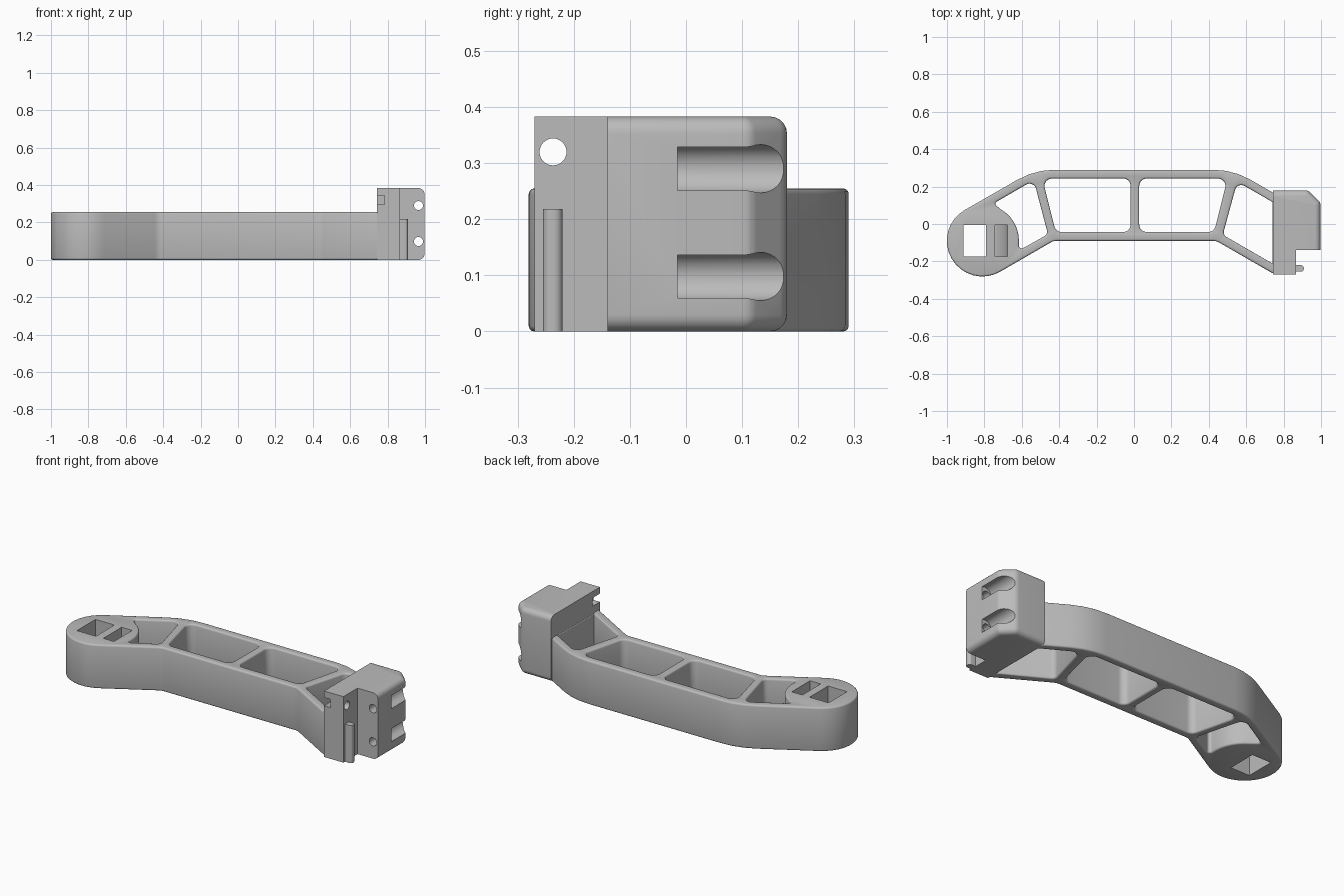
import bpy, bmesh, math
from mathutils import Vector

cube = bpy.data.objects.get("Cube")
if cube:
    bpy.data.objects.remove(cube, do_unlink=True)

grey = bpy.data.materials.new("plain grey")
grey.use_nodes = True
COLOUR = (0.5, 0.5, 0.5, 1)
grey.diffuse_color = COLOUR
for node in grey.node_tree.nodes:
    if node.type == 'BSDF_PRINCIPLED':
        node.inputs["Base Color"].default_value = COLOUR


def rounded(corners):
    """Counter-clockwise outline from (x, y, fillet radius) corners."""
    out, n = [], len(corners)
    for i, (x, y, r) in enumerate(corners):
        p = Vector((x, y))
        if r == 0:
            out.append(p)
            continue
        a = (Vector(corners[i - 1][:2]) - p).normalized()
        b = (Vector(corners[(i + 1) % n][:2]) - p).normalized()
        half = a.angle(b) / 2
        centre = p + (a + b).normalized() * (r / math.sin(half))
        start = p + a * (r / math.tan(half)) - centre
        end = p + b * (r / math.tan(half)) - centre
        sweep = math.pi - 2 * half
        steps = max(3, math.ceil(sweep / math.radians(12)))
        for k in range(steps + 1):
            t = k / steps
            v = start * math.sin((1 - t) * sweep) + end * math.sin(t * sweep)
            out.append(centre + v / math.sin(sweep))
    area = sum(p.x * q.y - q.x * p.y for p, q in zip(out, out[1:] + out[:1]))
    return out if area > 0 else out[::-1]


def inset(loop, d):
    """Move a counter-clockwise outline inwards by d."""
    out = []
    for i, p in enumerate(loop):
        e1 = (p - loop[i - 1]).normalized()
        e2 = (loop[(i + 1) % len(loop)] - p).normalized()
        n1, n2 = Vector((-e1.y, e1.x)), Vector((-e2.y, e2.x))
        out.append(p + (n1 + n2) * (d / (1 + n1.dot(n2))))
    return out


def finish(bm, name):
    bmesh.ops.recalc_face_normals(bm, faces=bm.faces[:])
    mesh = bpy.data.meshes.new(name)
    bm.to_mesh(mesh)
    bm.free()
    mesh.materials.append(grey)
    obj = bpy.data.objects.new(name, mesh)
    bpy.context.collection.objects.link(obj)
    return obj


def prism_bm(pts, lo, hi, axis='Z'):
    place = {'X': lambda a, b, h: (h, a, b),
             'Y': lambda a, b, h: (a, h, b),
             'Z': lambda a, b, h: (a, b, h)}[axis]
    bm = bmesh.new()
    low = [bm.verts.new(place(p[0], p[1], lo)) for p in pts]
    top = [bm.verts.new(place(p[0], p[1], hi)) for p in pts]
    bm.faces.new(low[::-1])
    bm.faces.new(top)
    for i in range(len(pts)):
        bm.faces.new((low[i - 1], low[i], top[i], top[i - 1]))
    bmesh.ops.recalc_face_normals(bm, faces=bm.faces[:])
    return bm


def prism(name, pts, lo, hi, axis='Z'):
    return finish(prism_bm(pts, lo, hi, axis), name)


def rect(x0, x1, y0, y1):
    return [(x0, y0), (x1, y0), (x1, y1), (x0, y1)]


def circle(x, y, r, n=32):
    return [(x + r * math.cos(math.tau * k / n), y + r * math.sin(math.tau * k / n))
            for k in range(n)]


def activate(obj):
    bpy.ops.object.select_all(action='DESELECT')
    obj.select_set(True)
    bpy.context.view_layer.objects.active = obj


def cut(obj, cutter):
    cutter.hide_render = True
    mod = obj.modifiers.new("cut", 'BOOLEAN')
    mod.operation, mod.solver, mod.object = 'DIFFERENCE', 'EXACT', cutter
    activate(obj)
    bpy.ops.object.modifier_apply(modifier=mod.name)
    bpy.data.objects.remove(cutter, do_unlink=True)


def smooth(obj):
    activate(obj)
    bpy.ops.object.shade_smooth_by_angle(angle=math.radians(35))


# Truss beam: outline with a round left end and five struts' worth of windows
H, EDGE = 0.255, 0.01
BX, BY, BR = -0.81, -0.09, 0.195
outline = rounded([(-1.07, -0.02, 0.189), (-0.88, -0.35, 0.189), (-0.43, -0.09, 0.06),
                   (0.44, -0.09, 0.06), (0.74, -0.263, 0), (0.78, -0.263, 0),
                   (0.78, 0.146, 0), (0.53, 0.29, 0.4), (-0.53, 0.29, 0.4)])
big = [(-0.49, 0.243, 0.04), (-0.418, -0.043, 0.04),
       (-0.018, -0.043, 0.04), (-0.018, 0.243, 0.04)]
boss_arc = [(BX + BR * math.cos(math.radians(a)), BY + BR * math.sin(math.radians(a)), 0)
            for a in range(0, 61, 10)]
windows = [
    rounded(big),
    rounded([(0.01 - x, y, r) for x, y, r in big]),
    rounded([(-0.75, 0.11, 0.012), (-0.536, 0.234, 0.035), (-0.46, -0.055, 0.03),
             (-0.615, -0.141, 0.015)] + boss_arc),
    rounded([(0.552, 0.226, 0.035), (0.74, 0.118, 0), (0.74, -0.211, 0),
             (0.475, -0.058, 0.03)]),
]

quarter = [math.radians(a) for a in (0, 30, 60, 90)]
levels = [(EDGE * (1 - math.sin(t)), EDGE * (1 - math.cos(t))) for t in quarter[::-1]]
levels = [(z, d) for d, z in [(d, z) for z, d in levels]]
levels = sorted((EDGE * (1 - math.sin(t)), EDGE * (1 - math.cos(t))) for t in quarter)
levels += [(H - z, d) for z, d in reversed(levels)]

bm = bmesh.new()
caps = ([], [])
for loop, side in [(outline, 1)] + [(w, -1) for w in windows]:
    rings = [[bm.verts.new((p.x, p.y, z)) for p in inset(loop, d * side)]
             for z, d in levels]
    for a, b in zip(rings, rings[1:]):
        for i in range(len(a)):
            bm.faces.new((a[i - 1], a[i], b[i], b[i - 1]))
    for cap, ring in zip(caps, (rings[0], rings[-1])):
        cap += [bm.edges.get((ring[i - 1], ring[i])) for i in range(len(ring))]
for cap in caps:
    bmesh.ops.triangle_fill(bm, use_beauty=True, edges=cap)
beam = finish(bm, "truss_beam")

# Strap slot: straight opening plus a curved channel passing under a bridge
cut(beam, prism("slot_cutter", rect(-0.912, -0.79, -0.175, -0.005), -0.1, 0.4))
channel = [(-0.742, 0.3), (-0.675, 0.3), (-0.675, 0.2), (-0.69, 0.15), (-0.72, 0.11),
           (-0.76, 0.085), (-0.82, 0.075), (-0.82, 0.15), (-0.77, 0.16), (-0.745, 0.19)]
cut(beam, prism("channel_cutter", channel, -0.174, -0.006, 'Y'))
smooth(beam)

# End block with rounded back and outer edges
TOP = 0.383
plan = rounded([(0.742, -0.27, 0), (0.866, -0.27, 0), (0.866, -0.14, 0), (0.997, -0.14, 0),
                (0.997, 0.115, 0.03), (0.93, 0.18, 0.04), (0.742, 0.18, 0)])
bm = prism_bm(plan, 0, TOP)
rim = [e for e in bm.edges
       if abs(e.verts[0].co.z - e.verts[1].co.z) < 0.001
       and (min(v.co.x for v in e.verts) > 0.9 or min(v.co.y for v in e.verts) > 0.15)]
bmesh.ops.bevel(bm, geom=rim, offset=0.03, offset_type='OFFSET', segments=5,
                profile=0.5, affect='EDGES')
block = finish(bm, "end_block")

# Screw holes opening into finger-like grooves on the outer side
for z in (0.098, 0.29):
    cut(block, prism("groove_cutter", circle(0.978, z, 0.043), -0.015, 0.3, 'Y'))
    cut(block, prism("screw_cutter", circle(0.965, z, 0.024), -0.2, 0.05, 'Y'))

# Cross hole with its nut pocket at the front
cut(block, prism("cross_cutter", circle(-0.237, 0.32, 0.024), 0.7, 0.9, 'X'))
cut(block, prism("pocket_cutter", rect(0.7, 0.783, 0.297, 0.345), -0.3, -0.2, 'Y'))
smooth(block)

# Short upright locating rib
rib = prism("locating_rib", rounded([(0.85, -0.255, 0), (0.908, -0.255, 0.015),
                                     (0.908, -0.22, 0.015), (0.85, -0.22, 0)]), 0, 0.218)
smooth(rib)
